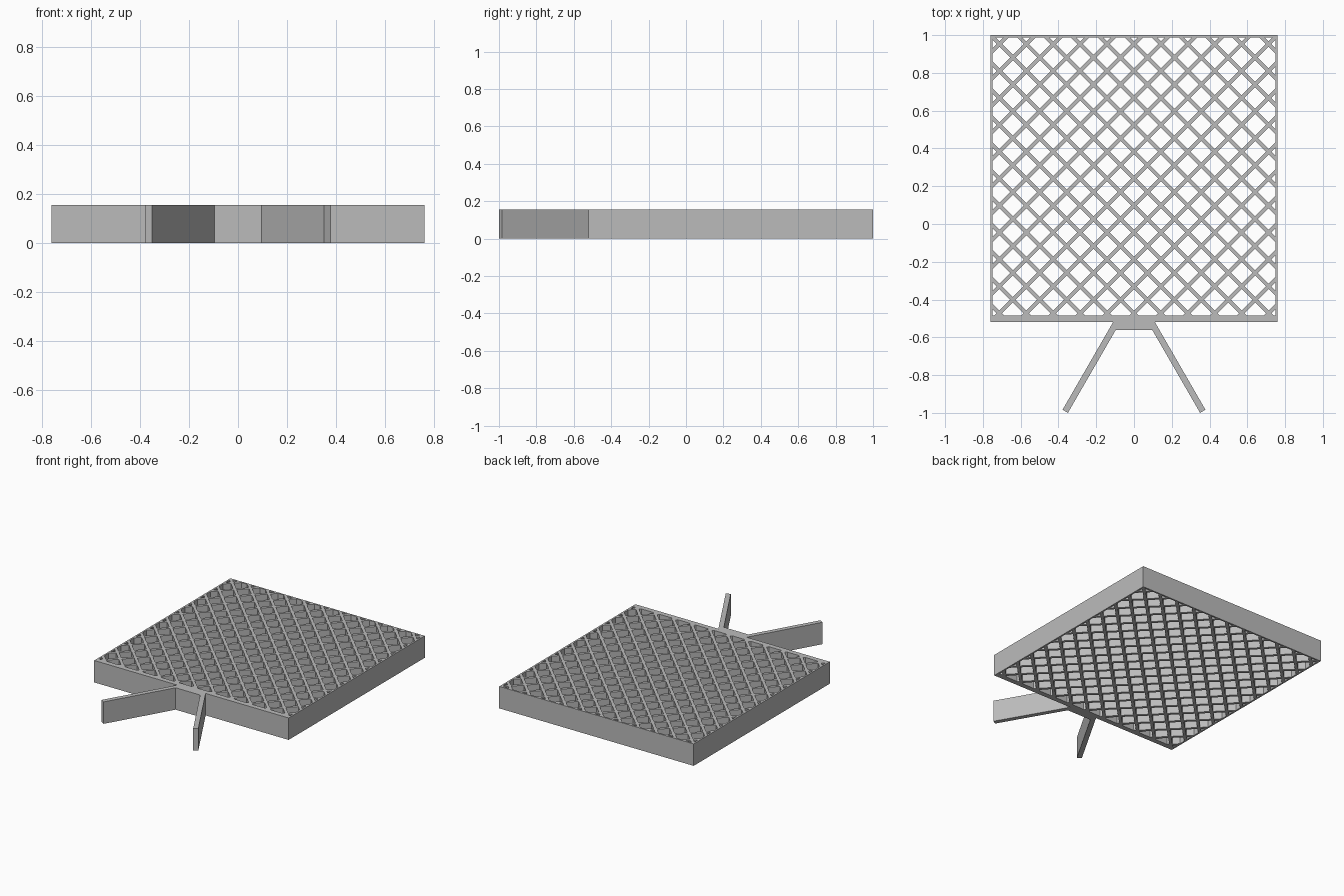
import bpy, bmesh
from mathutils import Vector

HEIGHT = 0.155
HALF_WIDTH = 0.76
FRONT, BACK = -0.52, 1.0
WALL, FRONT_WALL = 0.012, 0.036
PITCH = 0.1425       # distance between lattice crossings
BAR = 0.02           # lattice bar thickness
ORIGIN = Vector((0.0, 0.24, 0.0))

cube = bpy.data.objects.get("Cube")
if cube:
    bpy.data.objects.remove(cube, do_unlink=True)

grey = bpy.data.materials.new("plain grey")
grey.use_nodes = True
grey.diffuse_color = (0.5, 0.5, 0.5, 1)
grey.node_tree.nodes["Principled BSDF"].inputs["Base Color"].default_value = (0.5, 0.5, 0.5, 1)


def extrude(name, bm, low, high):
    """Turn flat faces into solids between two heights."""
    for v in bm.verts:
        v.co.z = low
    result = bmesh.ops.extrude_face_region(bm, geom=bm.faces[:], use_keep_orig=True)
    for item in result["geom"]:
        if isinstance(item, bmesh.types.BMVert):
            item.co.z = high
    bmesh.ops.recalc_face_normals(bm, faces=bm.faces[:])
    mesh = bpy.data.meshes.new(name)
    bm.to_mesh(mesh)
    bm.free()
    mesh.materials.append(grey)
    obj = bpy.data.objects.new(name, mesh)
    bpy.context.collection.objects.link(obj)
    return obj


def prism(name, points):
    bm = bmesh.new()
    bm.faces.new([bm.verts.new((x, y, 0)) for x, y in points])
    return extrude(name, bm, 0, HEIGHT)


# Square panel that becomes the frame and lattice
panel = prism("lattice_panel", [(-HALF_WIDTH, FRONT), (HALF_WIDTH, FRONT),
                                (HALF_WIDTH, BACK), (-HALF_WIDTH, BACK)])

# Diamond openings, trimmed to the inside of the frame
bm = bmesh.new()
radius = PITCH / 2 - BAR / 2 ** 0.5
for i in range(-16, 17):
    for j in range(-16, 17):
        if (i + j) % 2:
            centre = ORIGIN + Vector((i, j, 0)) * PITCH / 2
            bm.faces.new([bm.verts.new(centre + Vector(d) * radius)
                          for d in ((1, 0, 0), (0, 1, 0), (-1, 0, 0), (0, -1, 0))])
inside = HALF_WIDTH - WALL
for point, normal in (((inside, 0, 0), (1, 0, 0)), ((-inside, 0, 0), (-1, 0, 0)),
                      ((0, BACK - WALL, 0), (0, 1, 0)),
                      ((0, FRONT + FRONT_WALL, 0), (0, -1, 0))):
    bmesh.ops.bisect_plane(bm, geom=bm.verts[:] + bm.edges[:] + bm.faces[:],
                           plane_co=point, plane_no=normal, clear_outer=True)
cutter = extrude("opening_cutter", bm, -HEIGHT, 2 * HEIGHT)

cut = panel.modifiers.new("openings", "BOOLEAN")
cut.operation = "DIFFERENCE"
cut.solver = "EXACT"
cut.object = cutter
bpy.context.view_layer.update()
graph = bpy.context.evaluated_depsgraph_get()
finished = bpy.data.meshes.new_from_object(panel.evaluated_get(graph))
panel.modifiers.clear()
panel.data = finished
bpy.data.objects.remove(cutter, do_unlink=True)

# Central mount on the front wall
prism("leg_mount", [(-0.111, FRONT), (-0.096, -0.56), (0.096, -0.56), (0.111, FRONT)])

# Splayed legs
for side, name in ((1, "left_leg"), (-1, "right_leg")):
    prism(name, [(side * x, y) for x, y in
                 ((0.08, FRONT), (0.111, FRONT), (0.378, -0.983), (0.35, -1.0), (0.096, -0.56))])
